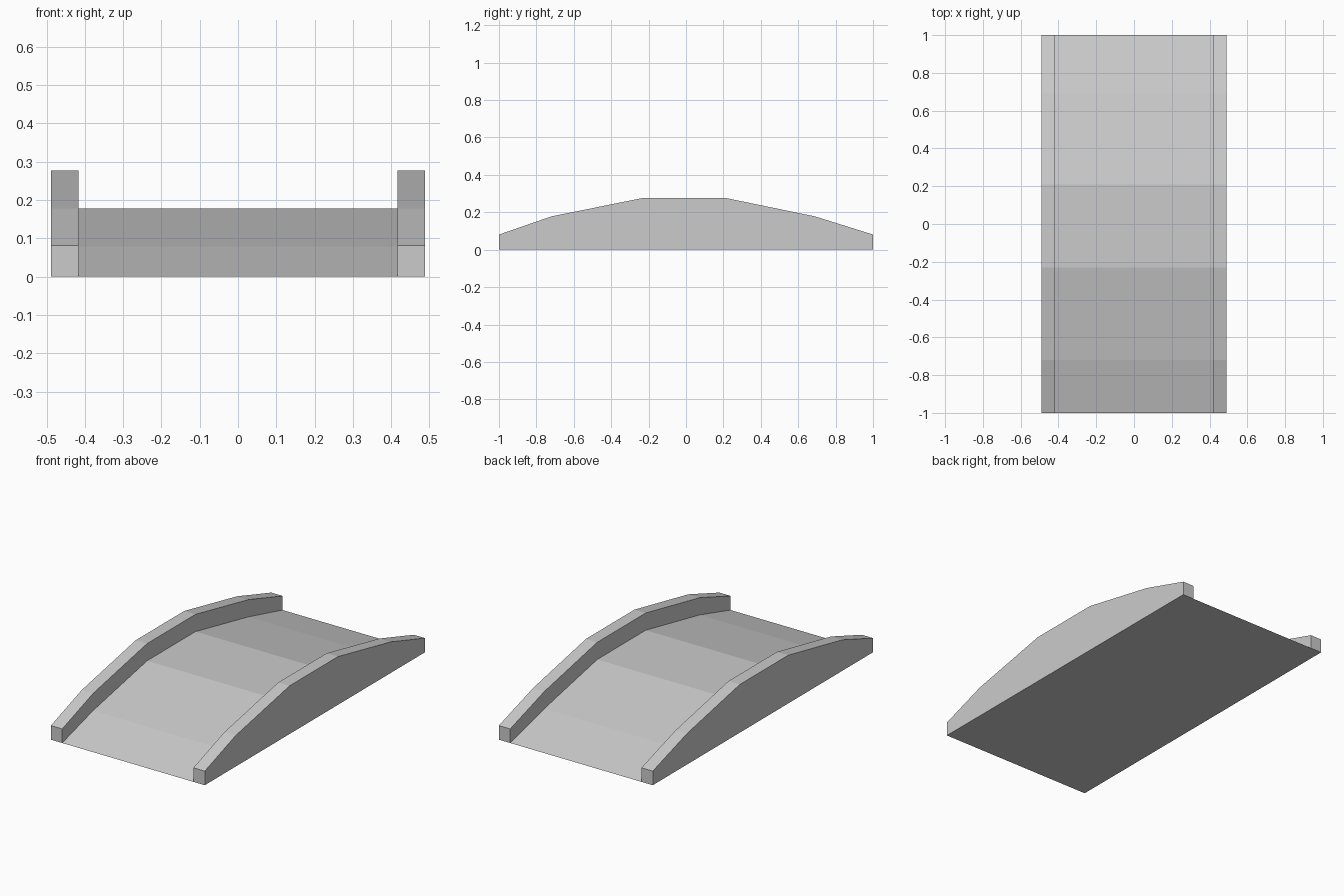
import bpy
import bmesh

cube = bpy.data.objects.get("Cube")
if cube:
    bpy.data.objects.remove(cube, do_unlink=True)

grey = bpy.data.materials.new("stone_grey")
grey.use_nodes = True
colour = (0.6, 0.6, 0.6, 1)
grey.diffuse_color = colour
grey.node_tree.nodes["Principled BSDF"].inputs["Base Color"].default_value = colour

INNER, OUTER = 0.417, 0.489


def extrude_profile(name, profile, x0, x1):
    """Extrude a closed (y, z) outline along x from x0 to x1."""
    bm = bmesh.new()
    face = bm.faces.new([bm.verts.new((x0, y, z)) for y, z in profile])
    result = bmesh.ops.extrude_face_region(bm, geom=[face], use_keep_orig=True)
    moved = [g for g in result["geom"] if isinstance(g, bmesh.types.BMVert)]
    bmesh.ops.translate(bm, verts=moved, vec=(x1 - x0, 0, 0))
    bmesh.ops.recalc_face_normals(bm, faces=bm.faces)
    mesh = bpy.data.meshes.new(name)
    bm.to_mesh(mesh)
    bm.free()
    mesh.materials.append(grey)
    obj = bpy.data.objects.new(name, mesh)
    bpy.context.collection.objects.link(obj)
    return obj


# Shared arch breakpoints; the deck sits below the parapet top
arch = [(-0.72, 0.178), (-0.23, 0.277), (0.21, 0.277), (0.69, 0.178)]
parapet = [(-1, 0), (-1, 0.081)] + arch + [(1, 0.081), (1, 0)]
deck = [(-1, 0)] + [(y, z - 0.099) for y, z in arch] + [(1, 0)]

# Arched deck with a flat underside
extrude_profile("bridge_deck", deck, -INNER, INNER)

# Parapet walls on both sides
for side, sign in (("left", 1), ("right", -1)):
    extrude_profile(side + "_parapet", parapet, sign * INNER, sign * OUTER)
